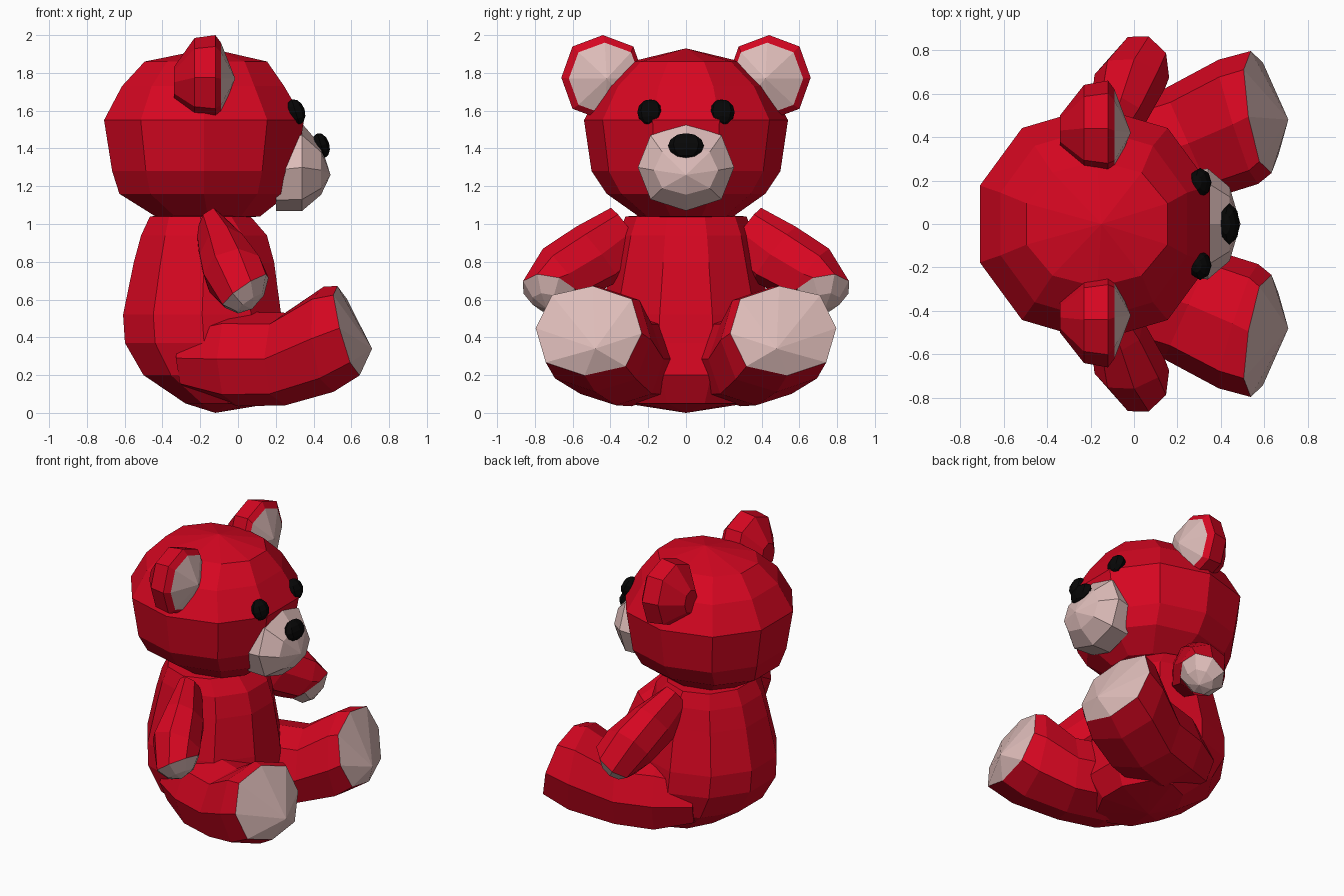
import bpy, bmesh
from math import cos, sin, pi, copysign
from mathutils import Vector, Matrix

cube = bpy.data.objects.get("Cube")
if cube:
    bpy.data.objects.remove(cube, do_unlink=True)


def material(name, colour):
    m = bpy.data.materials.new(name)
    m.use_nodes = True
    m.diffuse_color = (*colour, 1)
    bsdf = next(n for n in m.node_tree.nodes if n.type == 'BSDF_PRINCIPLED')
    bsdf.inputs["Base Color"].default_value = (*colour, 1)
    bsdf.inputs["Roughness"].default_value = 0.8
    return m


red = material("red plush", (0.67, 0.002, 0.015))
pink = material("pale pink pad", (0.72, 0.5, 0.48))
black = material("black", (0.002, 0.002, 0.002))

UP = Vector((0, 0, 1))
FORWARD = Vector((1, 0, 0))


def finish(name, bm, mats):
    bmesh.ops.recalc_face_normals(bm, faces=bm.faces)
    mesh = bpy.data.meshes.new(name)
    bm.to_mesh(mesh)
    bm.free()
    for m in mats:
        mesh.materials.append(m)
    obj = bpy.data.objects.new(name, mesh)
    bpy.context.collection.objects.link(obj)


def loft(name, rings, tip, mats, sides=8, side=1, start=None, power=1.0, pad_bands=0):
    """Skin rings of (centre, normal, radius_u, radius_v) up to a tip.

    The tip fan and the last pad_bands bands take the last material;
    a power below one swells the rings towards squares.
    """
    bm = bmesh.new()
    loops = []
    u = None
    for centre, normal, ru, rv in rings:
        n = Vector(normal).normalized()
        if u is None:
            u = FORWARD if n.z > 0.99 else UP.cross(n)
        u = (u - n * u.dot(n)).normalized()
        v = n.cross(u)
        loop = []
        for i in range(sides):
            a = pi / 2 + 2 * pi * i / sides
            c, d = (copysign(abs(t) ** power, t) for t in (cos(a), sin(a)))
            p = Vector(centre) + u * ru * c + v * rv * d
            loop.append(bm.verts.new((p.x, p.y * side, p.z)))
        loops.append(loop)
    last = len(mats) - 1
    for k, (a, b) in enumerate(zip(loops, loops[1:])):
        for i in range(sides):
            j = (i + 1) % sides
            face = bm.faces.new((a[i], a[j], b[j], b[i]))
            if k >= len(loops) - 1 - pad_bands:
                face.material_index = last

    def fan(loop, point, index):
        apex = bm.verts.new((point[0], point[1] * side, point[2]))
        for i in range(sides):
            bm.faces.new((loop[i], loop[(i + 1) % sides], apex)).material_index = index

    fan(loops[-1], tip, last)
    if start:
        fan(loops[0], start, 0)
    else:
        bm.faces.new(loops[0])
    finish(name, bm, mats)


def upright(rows):
    return [((x, 0, z), UP, rx, ry) for z, x, rx, ry in rows]


def button(name, centre, size):
    """Flattened bead leaning back with the face."""
    bm = bmesh.new()
    bmesh.ops.create_uvsphere(
        bm, u_segments=8, v_segments=6, radius=1,
        matrix=Matrix.Translation(centre) @ Matrix.Rotation(-0.3, 4, 'Y')
        @ Matrix.Diagonal((*size, 1)))
    finish(name, bm, [black])


# Torso
loft("torso", upright([
    (0.05, -0.05, 0.24, 0.32),
    (0.20, -0.12, 0.40, 0.43),
    (0.37, -0.18, 0.44, 0.46),
    (0.52, -0.19, 0.44, 0.45),
    (0.80, -0.18, 0.39, 0.39),
    (0.94, -0.18, 0.35, 0.36),
    (1.04, -0.20, 0.28, 0.32)]),
    (-0.2, 0, 1.06), [red], sides=10, start=(-0.12, 0, 0))

# Head
loft("head", upright([
    (1.04, -0.16, 0.29, 0.25),
    (1.16, -0.18, 0.47, 0.42),
    (1.28, -0.18, 0.51, 0.50),
    (1.55, -0.18, 0.555, 0.54),
    (1.73, -0.185, 0.45, 0.44),
    (1.86, -0.17, 0.34, 0.29)]),
    (-0.15, 0, 1.93), [red], sides=10, start=(-0.15, 0, 1.02), power=0.95)

# Muzzle and nose
loft("muzzle", [
    ((0.20, 0, 1.285), FORWARD, 0.235, 0.215),
    ((0.34, 0, 1.30), FORWARD, 0.255, 0.23),
    ((0.44, 0, 1.285), FORWARD, 0.17, 0.13)],
    (0.49, 0, 1.26), [pink], power=0.88)
button("nose", (0.44, 0, 1.415), (0.044, 0.095, 0.068))

# Paired parts
for label, s in (("left", 1), ("right", -1)):
    button(label + "_eye", (0.305, 0.19 * s, 1.592), (0.05, 0.068, 0.07))

    loft(label + "_ear", [
        ((-0.34, 0.43, 1.75), FORWARD, 0.07, 0.08),
        ((-0.23, 0.44, 1.775), FORWARD, 0.20, 0.21),
        ((-0.12, 0.44, 1.775), FORWARD, 0.22, 0.225),
        ((-0.09, 0.43, 1.77), FORWARD, 0.19, 0.19)],
        (-0.015, 0.42, 1.77), [red, pink], side=s, power=0.9)

    # Arm ending in a domed paw pad that faces down and forward
    down_arm = (0.15, 0.75, -0.6)
    paw = (0.55, 0.2, -0.8)
    loft(label + "_arm", [
        ((-0.15, 0.30, 0.96), down_arm, 0.07, 0.16),
        ((-0.08, 0.47, 0.84), down_arm, 0.125, 0.185),
        ((-0.02, 0.655, 0.735), down_arm, 0.165, 0.17),
        ((0.04, 0.725, 0.645), paw, 0.15, 0.15),
        ((0.065, 0.73, 0.58), paw, 0.09, 0.09)],
        (0.075, 0.735, 0.55), [red, pink], side=s, power=0.95, pad_bands=1)

    # Thigh starts deep inside the torso so the hip blends in
    along_leg = (0.9, 0.4, 0)
    loft(label + "_leg", [
        ((-0.24, 0.20, 0.29), along_leg, 0.22, 0.18),
        ((0.00, 0.29, 0.285), along_leg, 0.275, 0.25),
        ((0.25, 0.37, 0.285), along_leg, 0.275, 0.245),
        ((0.48, 0.47, 0.39), (0.95, 0.3, 0.1), 0.30, 0.28),
        ((0.585, 0.515, 0.435), (0.95, 0.15, 0.25), 0.285, 0.245)],
        (0.71, 0.48, 0.34), [red, pink], side=s, power=0.82)
